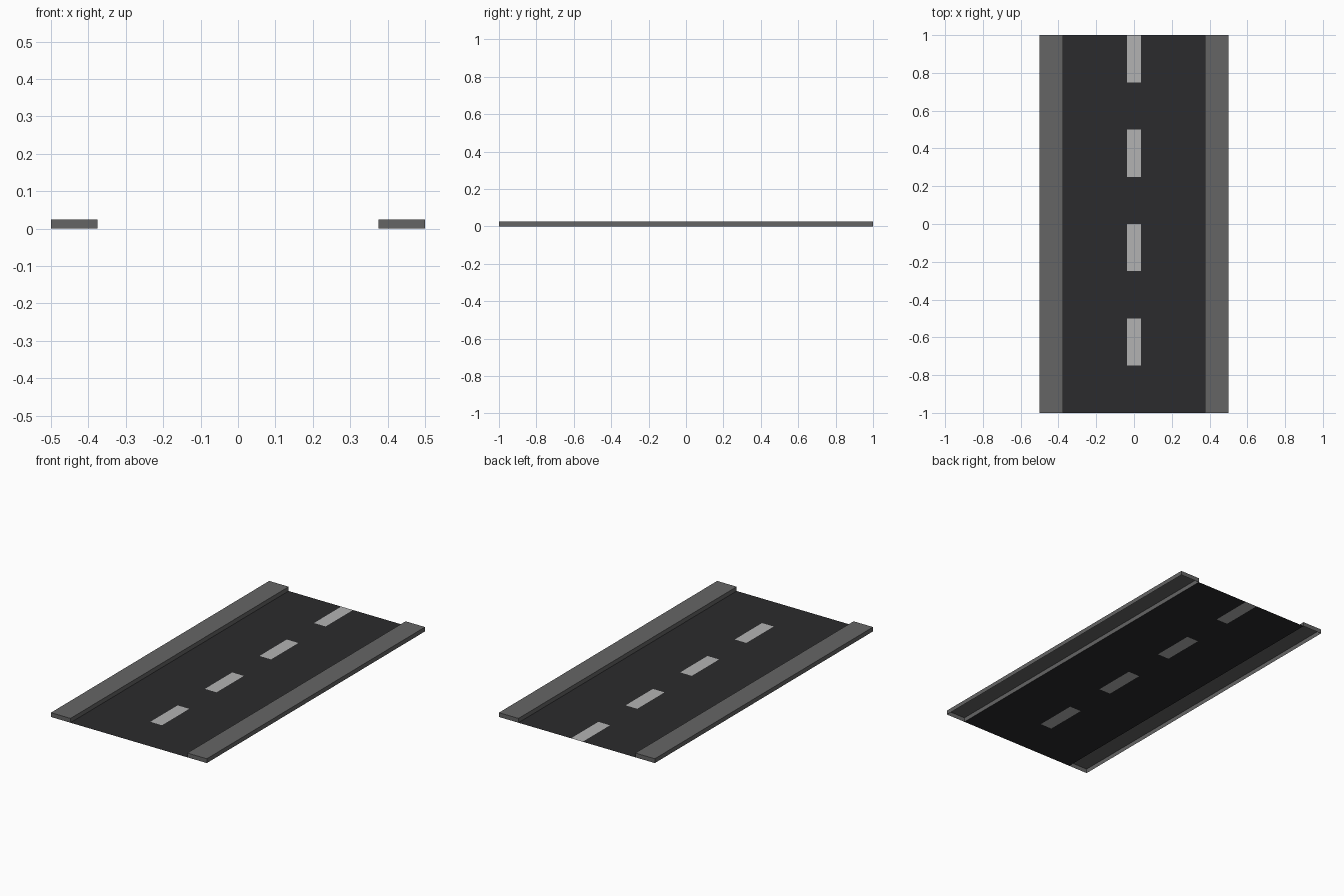
import bpy, bmesh

if "Cube" in bpy.data.objects:
    bpy.data.objects.remove(bpy.data.objects["Cube"])

LANE = 0.375     # half width of the carriageway
DASH = 0.0375    # half width of the centre line
STEP = 0.25      # length of each dash and each gap


def material(name, rgb):
    mat = bpy.data.materials.new(name)
    mat.diffuse_color = (*rgb, 1)
    mat.use_nodes = True
    mat.node_tree.nodes["Principled BSDF"].inputs["Base Color"].default_value = mat.diffuse_color
    return mat


def finish(name, bm, mat):
    bmesh.ops.remove_doubles(bm, verts=bm.verts, dist=1e-5)
    mesh = bpy.data.meshes.new(name)
    bm.to_mesh(mesh)
    bm.free()
    mesh.materials.append(mat)
    obj = bpy.data.objects.new(name, mesh)
    bpy.context.collection.objects.link(obj)
    return obj


def add_rect(bm, x0, x1, y0, y1):
    bm.faces.new([bm.verts.new((x, y, 0)) for x, y in
                  ((x0, y0), (x1, y0), (x1, y1), (x0, y1))])


asphalt = material("asphalt", (0.024, 0.024, 0.026))
paint = material("line_paint", (0.45, 0.45, 0.45))
concrete = material("concrete", (0.13, 0.13, 0.13))

# Flat road surface with openings for the painted dashes
road, dashes = bmesh.new(), bmesh.new()
for i in range(8):
    y = -1 + i * STEP
    add_rect(road, -LANE, -DASH, y, y + STEP)
    add_rect(road, DASH, LANE, y, y + STEP)
    add_rect(dashes if i % 2 else road, -DASH, DASH, y, y + STEP)
finish("road_surface", road, asphalt)
finish("centre_dashes", dashes, paint)

# Raised pavements, hollow underneath
for side, name in ((-1, "left_pavement"), (1, "right_pavement")):
    bm = bmesh.new()
    bmesh.ops.create_cube(bm, size=1)
    bm.normal_update()
    bmesh.ops.delete(bm, geom=[f for f in bm.faces if f.normal.z < -0.5],
                     context='FACES')
    bmesh.ops.scale(bm, vec=(0.125, 2, 0.025), verts=bm.verts)
    bmesh.ops.translate(bm, vec=(side * 0.4375, 0, 0.0125), verts=bm.verts)
    finish(name, bm, concrete)
